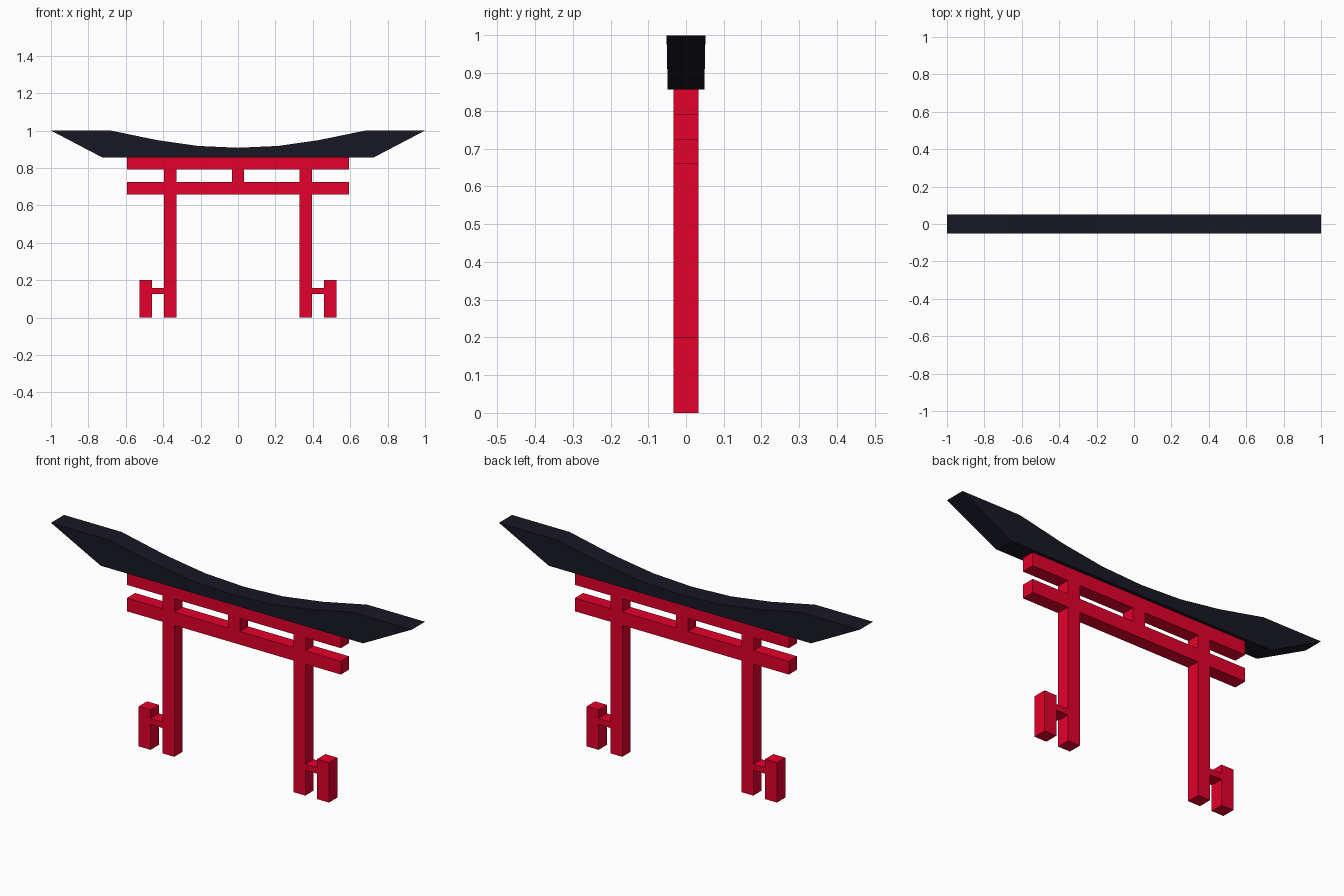
import bpy, bmesh

if "Cube" in bpy.data.objects:
    bpy.data.objects.remove(bpy.data.objects["Cube"])


def material(name, rgb):
    m = bpy.data.materials.new(name)
    m.diffuse_color = (*rgb, 1.0)
    m.use_nodes = True
    m.node_tree.nodes["Principled BSDF"].inputs["Base Color"].default_value = m.diffuse_color
    return m


RED = material("vermilion red", (0.78, 0.0, 0.024))
BLACK = material("blue black", (0.0088, 0.0088, 0.0180))


def finish(name, bm, mat):
    bmesh.ops.recalc_face_normals(bm, faces=bm.faces[:])
    mesh = bpy.data.meshes.new(name)
    bm.to_mesh(mesh)
    bm.free()
    mesh.materials.append(mat)
    obj = bpy.data.objects.new(name, mesh)
    bpy.context.collection.objects.link(obj)
    return obj


def box(name, x0, x1, z0, z1, depth=0.066, mat=RED):
    """Box spanning x0..x1 and z0..z1, centred on y = 0."""
    bm = bmesh.new()
    bmesh.ops.create_cube(bm, size=1)
    for v in bm.verts:
        v.co.x = x0 if v.co.x < 0 else x1
        v.co.y *= depth
        v.co.z = z0 if v.co.z < 0 else z1
    return finish(name, bm, mat)


# Horizontal beams and the strut between them
box("lower_beam", -0.593, 0.593, 0.659, 0.725)
box("upper_beam", -0.593, 0.593, 0.791, 0.857)
box("centre_strut", -0.033, 0.033, 0.725, 0.791)

# Pillars with side posts, mirrored left and right
for side, s in (("left", -1), ("right", 1)):
    def pair(name, a, b, z0, z1):
        x0, x1 = sorted((s * a, s * b))
        box(f"{side}_{name}", x0, x1, z0, z1)

    pair("pillar", 0.330, 0.396, 0.0, 0.659)
    pair("pillar_top", 0.330, 0.396, 0.725, 0.791)
    pair("side_post", 0.461, 0.527, 0.0, 0.2)
    pair("side_post_tie", 0.396, 0.461, 0.127, 0.157)

# Curved roof: half profile mirrored, extruded along y, slightly narrower at the bottom
half = [(0.727, 0.857), (1.0, 1.0), (0.68, 1.0), (0.433, 0.949), (0.217, 0.918)]
profile = half + [(0.0, 0.908)] + [(-x, z) for x, z in reversed(half)]
bm = bmesh.new()
face = bm.faces.new([bm.verts.new((x, -0.0515, z)) for x, z in profile])
new = bmesh.ops.extrude_face_region(bm, geom=[face])["geom"]
bmesh.ops.translate(bm, vec=(0, 0.103, 0),
                    verts=[g for g in new if isinstance(g, bmesh.types.BMVert)])
for v in bm.verts:
    v.co.y *= 1 - 0.4 * (1.0 - v.co.z)
finish("roof", bm, BLACK)
